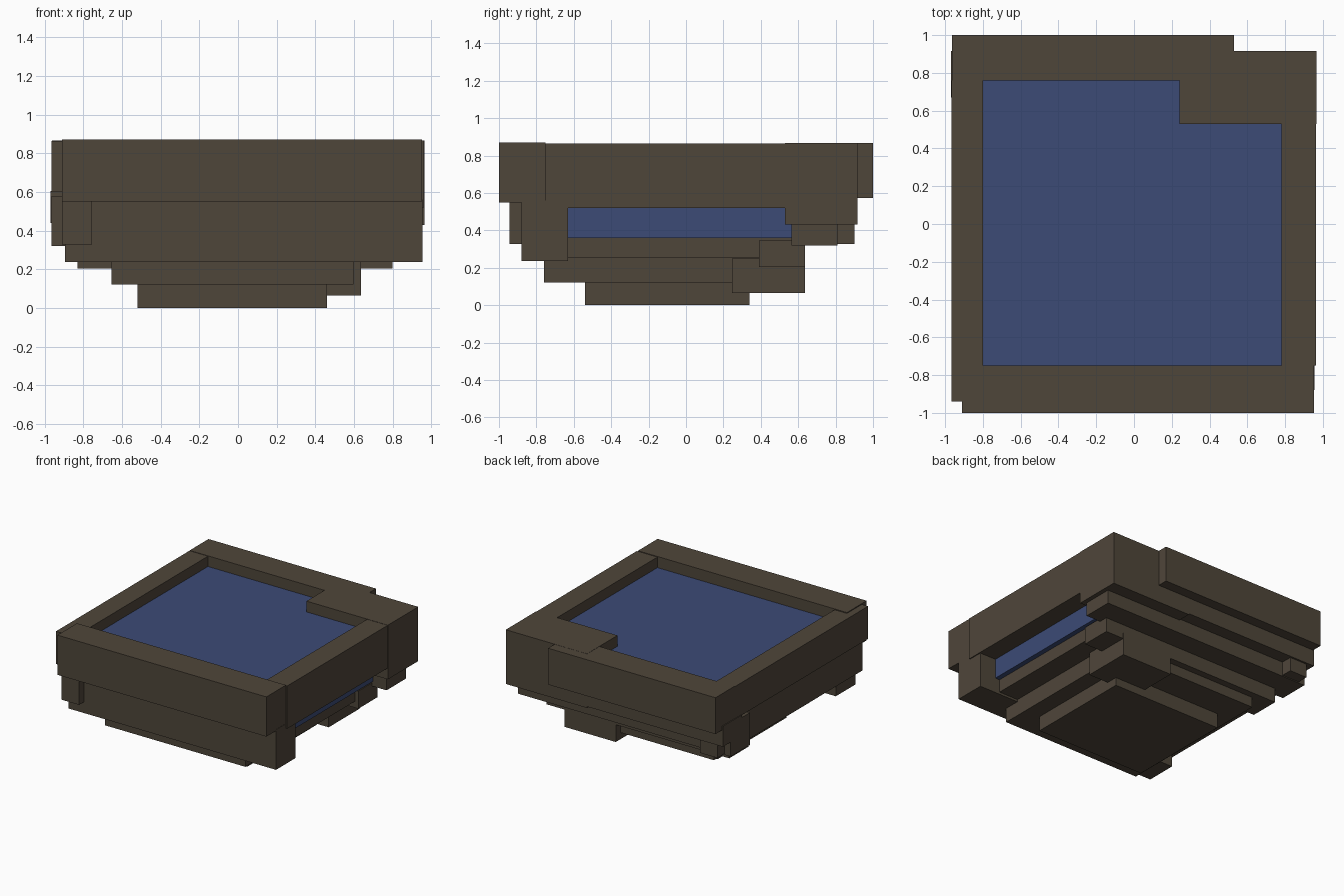
import bpy

default = bpy.data.objects.get("Cube")
if default:
    bpy.data.objects.remove(default, do_unlink=True)


def material(name, colour):
    mat = bpy.data.materials.new(name)
    mat.use_nodes = True
    rgba = (*colour, 1.0)
    mat.diffuse_color = rgba
    bsdf = next(n for n in mat.node_tree.nodes if n.type == 'BSDF_PRINCIPLED')
    bsdf.inputs["Base Color"].default_value = rgba
    bsdf.inputs["Roughness"].default_value = 0.9
    return mat


brown = material("dark_brown_stone", (0.078, 0.061, 0.042))
blue = material("water_blue", (0.045, 0.070, 0.180))


def box(name, x, y, z, mat=brown):
    """Box from its extents along each axis."""
    centre = [(a + b) / 2 for a, b in (x, y, z)]
    bpy.ops.mesh.primitive_cube_add(size=1, location=centre)
    obj = bpy.context.object
    obj.name = obj.data.name = name
    obj.scale = [b - a for a, b in (x, y, z)]
    bpy.ops.object.transform_apply(location=False, rotation=False, scale=True)
    obj.data.materials.append(mat)
    return obj


# Rim around the basin
box("front_rim", (-0.91, 0.953), (-1, -0.75), (0.55, 0.87))
box("right_rim", (0.78, 0.963), (-0.75, 0.53), (0.52, 0.865))
box("back_right_corner", (0.24, 0.965), (0.53, 0.917), (0.43, 0.867))
box("back_rim", (-0.963, 0.53), (0.76, 1), (0.573, 0.866))
box("left_rim", (-0.965, -0.80), (-0.94, 0.76), (0.60, 0.863))

# Water body, seen from above and through the gap on one side
box("water", (-0.83, 0.81), (-0.78, 0.79), (0.36, 0.78), blue)

# Wall beams under the rim
box("front_wall", (-0.895, 0.955), (-0.88, -0.63), (0.237, 0.56))
box("left_wall", (-0.91, -0.755), (-0.945, 0.90), (0.328, 0.61))
box("back_wall_upper", (-0.97, 0.24), (0.67, 0.915), (0.44, 0.605))
box("back_wall_lower", (-0.965, 0.93), (0.563, 0.81), (0.32, 0.58))

# Stepped underside, from the floor down to the foot
box("basin_floor", (-0.80, 0.77), (-0.75, 0.60), (0.255, 0.36))
box("back_step", (-0.83, 0.80), (0.39, 0.635), (0.203, 0.345))
box("lower_step", (-0.655, 0.597), (-0.76, 0.58), (0.12, 0.258))
box("corner_step", (0.18, 0.637), (0.245, 0.637), (0.065, 0.25))
box("foot", (-0.52, 0.46), (-0.54, 0.34), (0, 0.125))
